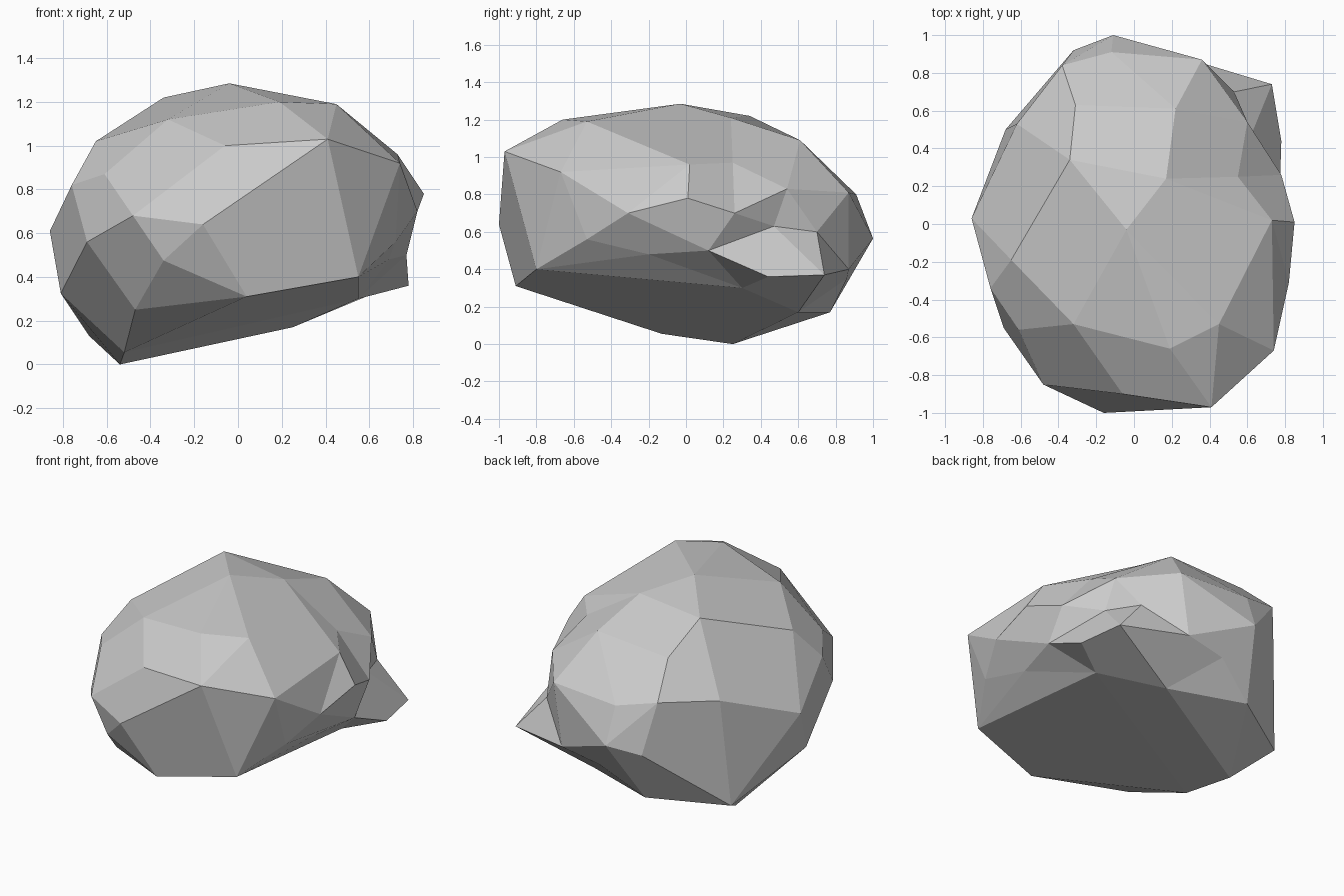
import bpy, bmesh
from mathutils import Vector

if "Cube" in bpy.data.objects:
    bpy.data.objects.remove(bpy.data.objects["Cube"])

CENTRE = Vector((0, 0, 0.62))
RADII = (0.85, 1.0, 0.62)

# Main corners of the boulder, crown to underside
corners = [
    (-.04, -.03, 1.285), (.19, -.66, 1.2), (.45, -.53, 1.19), (-.32, -.53, 1.12),
    (-.34, .34, 1.22), (.17, .24, 1.21), (.22, .61, 1.09), (-.31, .63, 1.06),
    (-.65, -.19, 1.02), (-.61, -.56, .87), (-.06, -.9, 1.0), (.41, -.97, 1.03),
    (.74, -.67, .92), (.73, .02, .96), (.85, .01, .78), (.55, .25, .97),
    (.6, .54, .83), (.36, .87, .81), (-.12, .91, .8), (-.38, .84, .86),
    (-.62, .53, .82), (-.76, -.34, .82), (-.86, .03, .61), (-.11, 1, .565),
    (.53, .7, .6), (.78, .26, .7), (.62, .47, .63), (.82, -.31, .7),
    (-.69, -.55, .56), (-.16, -1, .64), (-.48, -.85, .68), (-.34, -.88, .475),
    (.04, -.91, .31), (-.47, -.6, .25), (-.81, -.1, .325), (-.54, .25, 0),
    (-.52, -.13, .055), (-.68, .5, .13), (-.24, .77, .17), (.25, .6, .17),
    (.78, .44, .36), (.73, .74, .37), (.77, .12, .5), (.69, -.2, .48),
    (.72, -.53, .56), (.55, .3, .3), (-.32, .92, .525), (.3, .87, .4),
    (.03, .86, .35), (.55, -.8, .4),
]

# Skin the corners on a sphere, then pull each one to its place
bm = bmesh.new()
place = {}
for c in corners:
    d = Vector(c) - CENTRE
    unit = Vector([d[i] / RADII[i] for i in range(3)]).normalized()
    place[bm.verts.new(unit)] = Vector(c)
bmesh.ops.convex_hull(bm, input=list(bm.verts))
for v in bm.verts:
    v.co = place[v]
bmesh.ops.recalc_face_normals(bm, faces=bm.faces)
bm.normal_update()


# Turn inward creases outward, leaving the spur's overhang as it is
def outward(e):
    for f in e.link_faces:
        f.normal_update()
    facing = all(f.normal.dot(f.calc_center_median() - CENTRE) > 0.02
                 for f in e.link_faces)
    return facing and e.calc_face_angle_signed(0) > 0


def on_spur(e):
    return any(v.co.x > 0.6 and v.co.y > 0.3 and v.co.z < 0.4
               for f in e.link_faces for v in f.verts)


for _ in range(5):
    for e in list(bm.edges):
        if e.is_valid and e.calc_face_angle_signed(0) < -0.06 and not on_spur(e):
            limit = e.calc_length() * 1.5
            turned = bmesh.utils.edge_rotate(e, True)
            if turned and not (outward(turned) and turned.calc_length() < limit):
                back = bmesh.utils.edge_rotate(turned, False)
                if back:
                    outward(back)

# Merge nearly flat triangles into broad facets
bm.normal_update()
bmesh.ops.join_triangles(bm, faces=bm.faces, angle_face_threshold=0.25,
                         angle_shape_threshold=1.2)
bmesh.ops.recalc_face_normals(bm, faces=bm.faces)

mesh = bpy.data.meshes.new("boulder")
bm.to_mesh(mesh)
bm.free()
boulder = bpy.data.objects.new("boulder", mesh)
bpy.context.collection.objects.link(boulder)
